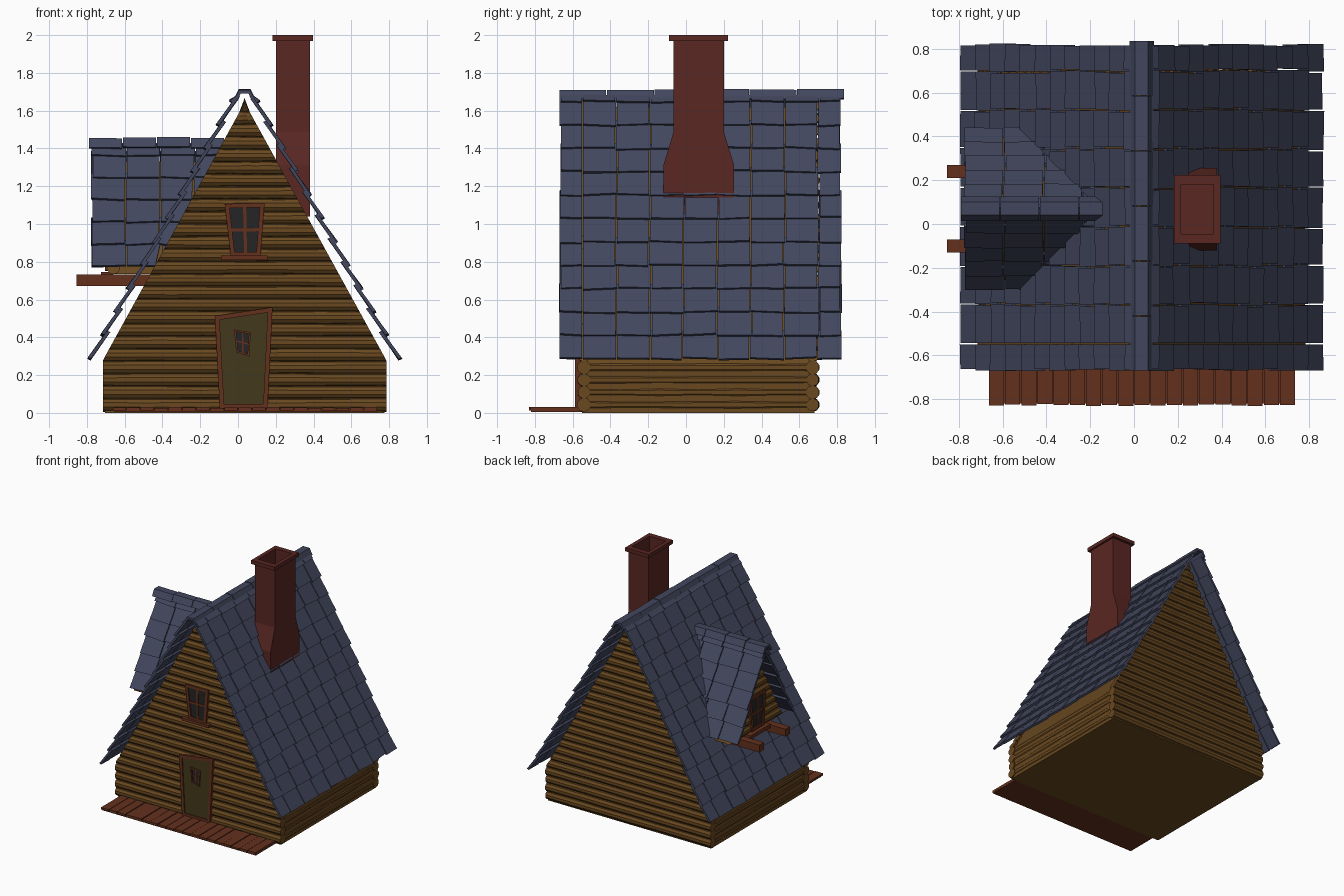
import bpy, bmesh, math, random
from mathutils import Vector as V

if "Cube" in bpy.data.objects:
    bpy.data.objects.remove(bpy.data.objects["Cube"])

random.seed(4)
CX = 0.035                      # house centre line
UX, UZ = 0.482, 0.876           # roof pitch (run, rise)
SLOPE = UX / UZ


def jit(a):
    return random.uniform(-a, a)


def mat(name, r, g, b):
    m = bpy.data.materials.new(name)
    m.diffuse_color = (r, g, b, 1)
    m.use_nodes = True
    m.node_tree.nodes["Principled BSDF"].inputs["Base Color"].default_value = m.diffuse_color
    return m


LOG = mat("log_brown", 0.14, 0.065, 0.014)
RED = mat("red_wood", 0.125, 0.03, 0.012)
BRICK = mat("chimney_red", 0.1, 0.02, 0.016)
TILE = mat("slate_blue", 0.055, 0.062, 0.11)
DOOR = mat("door_olive", 0.055, 0.04, 0.011)
GLASS = mat("dark_glass", 0.018, 0.018, 0.018)


def finish(bm, name, m):
    bmesh.ops.recalc_face_normals(bm, faces=bm.faces)
    me = bpy.data.meshes.new(name)
    bm.to_mesh(me)
    bm.free()
    me.materials.append(m)
    ob = bpy.data.objects.new(name, me)
    bpy.context.collection.objects.link(ob)
    return ob


def loft(bm, rings):
    """Skin a list of equal-length vertex rings and cap both ends."""
    rs = [[bm.verts.new(p) for p in r] for r in rings]
    n = len(rs[0])
    for a, b in zip(rs, rs[1:]):
        for i in range(n):
            bm.faces.new((a[i], a[(i + 1) % n], b[(i + 1) % n], b[i]))
    bm.faces.new(rs[0])
    bm.faces.new(rs[-1])


def box(bm, x0, x1, y0, y1, z0, z1):
    loft(bm, [[(x0, y0, z), (x1, y0, z), (x1, y1, z), (x0, y1, z)] for z in (z0, z1)])


def log(bm, place, z, r, half, seg=6, sides=10):
    """Log along a local axis; half(z) gives its half length so ends follow the pitch."""
    rings = []
    for k in range(seg + 1):
        f = 2 * k / seg - 1
        rr = r * (1 + jit(0.06))
        ring = []
        for i in range(sides):
            a = 2 * math.pi * (i + 0.5) / sides
            zz = z + rr * math.sin(a)
            ring.append(place(f * half(zz), rr * math.cos(a), zz))
        rings.append(ring)
    loft(bm, rings)


def tile(bm, o, u, v, n, s, t_low, t_up, lift=0.02, thick=0.017):
    """One shingle: s = span up the slope, t = span along the eave at its low and high edge."""
    low, up = lift + jit(0.003), jit(0.002)
    c = [(s[0] + jit(.006), t_low[0], low), (s[0] + jit(.006), t_low[1], low),
         (s[1], t_up[1], up), (s[1], t_up[0], up)]
    loft(bm, [[o + u * a + v * b + n * (h + d) for a, b, h in c] for d in (0, thick)])


# --- log walls ---
half_main = lambda z: max(0.003, min(0.75, (1.642 - z) * SLOPE))
for name, yc in (("front_log_wall", -0.54), ("back_log_wall", 0.67)):
    bm = bmesh.new()
    for i in range(25):
        log(bm, lambda t, d, z: (CX + t, yc + d, z), 0.043 + 0.066 * i, 0.036, half_main)
    finish(bm, name, LOG)
bm = bmesh.new()
for s in (-1, 1):
    for i in range(4):
        log(bm, lambda t, d, z: (CX + s * 0.712 + d, 0.065 + t, z), 0.043 + 0.066 * i, 0.034, lambda z: 0.62)
finish(bm, "side_log_walls", LOG)

# --- solid cores behind the logs ---
bm = bmesh.new()
prof = [(-.74, 0), (.74, 0), (.74, .265), (0, 1.62), (-.74, .265)]
loft(bm, [[(CX + x, y, z) for x, z in prof] for y in (-0.55, 0.68)])
finish(bm, "house_core", LOG)
DY = 0.07                       # dormer centre line
half_dorm = lambda z: max(0.003, (1.345 - z) * SLOPE)
bm = bmesh.new()
loft(bm, [[(x, DY - .325, .735), (x, DY + .325, .735), (x, DY, 1.33)] for x in (-0.66, -0.1)])
for i in range(9):
    log(bm, lambda t, d, z: (-0.66 + d, DY + t, z), 0.77 + 0.066 * i, 0.035, half_dorm, 4)
finish(bm, "dormer_log_wall", LOG)

# --- main roof shingles ---
for side, name in ((1, "roof_right"), (-1, "roof_left")):
    bm = bmesh.new()
    u, v, n = V((-UX * side, 0, UZ)), V((0, 1, 0)), V((UZ * side, 0, UX))
    o = V((CX + side * 0.797, 0, 0.273))
    for r in range(12):
        s0, s1 = r * 0.1412, min((r + 1.25) * 0.1412, 1.60)
        edges = [-0.67, -0.547] + [-0.547 + 0.178 * k + jit(.008) for k in range(1, 8)] + [0.822]
        edges[0] += jit(.006)
        edges[-1] += jit(.006)
        for a, b in zip(edges, edges[1:]):
            w = (a + .003, b - .003)
            tile(bm, o, u, v, n, (s0 + jit(.004), s1), w, w)
    finish(bm, name, TILE)

# --- dormer roof shingles, running into the main roof ---
meet = lambda z: CX - SLOPE * (1.675 - z) + 0.03
for side, name in ((1, "dormer_roof_back"), (-1, "dormer_roof_front")):
    bm = bmesh.new()
    u, v, n = V((0, -UX * side, UZ)), V((1, 0, 0)), V((0, UZ * side, UX))
    o = V((0, DY + side * 0.34, 0.762))
    for r in range(6):
        s0, s1 = r * 0.134, min((r + 1.25) * 0.134, 0.75)
        e0, e1 = meet(o.z + s0 * UZ), meet(o.z + s1 * UZ)
        x = -0.773 + jit(.005)
        while x < e1 - .02:
            nx = x + 0.182 + jit(.006)
            tile(bm, o, u, v, n, (s0, s1), (x, max(x + .01, min(nx - .006, e0))), (x, min(nx - .006, e1)))
            x = nx
    finish(bm, name, TILE)

# --- ridge caps, in short lengths ---
cap = [(-.056, -.05), (-.03, 0), (.03, 0), (.056, -.05), (.04, -.056), (.02, -.018), (-.02, -.018), (-.04, -.056)]


def ridge(name, place, t0, t1, count):
    bm = bmesh.new()
    step = (t1 - t0) / count
    for k in range(count):
        a, dz = t0 + k * step, jit(.004)
        loft(bm, [[place(p, t, q + dz + e) for p, q in cap] for t, e in ((a, 0), (a + step - .004, jit(.003)))])
    finish(bm, name, TILE)


ridge("main_ridge_cap", lambda p, t, q: (CX + p, t, 1.712 + q), -0.67, 0.84, 6)
ridge("dormer_ridge_cap", lambda p, t, q: (t, DY + p, 1.457 + q), -0.79, -0.07, 4)

# --- chimney: flared base, hollow flue with rim ---
bm = bmesh.new()
rings = [(.2, .38, -.12, .255, 1.04), (.2, .38, -.12, .255, 1.31), (.2, .38, -.065, .2, 1.49),
         (.2, .38, -.065, .2, 1.97), (.182, .396, -.09, .223, 1.97), (.182, .396, -.09, .223, 2.0),
         (.215, .363, -.045, .18, 2.0), (.215, .363, -.045, .18, 1.5)]
loft(bm, [[(a, c, z), (b, c, z), (b, d, z), (a, d, z)] for a, b, c, d, z in rings])
finish(bm, "chimney", BRICK)


# --- crooked door and windows, drawn on a wall plane (across, height) ---
def slab(bm, place, pts, d0, d1):
    loft(bm, [[place(a, d, z) for a, z in pts] for d in (d0, d1)])


def bar(bm, place, p, q, w, d0, d1):
    p, q = V(p), V(q)
    k = (q - p).normalized()
    s = V((-k.y, k.x)) * w / 2
    k = k * w / 2
    slab(bm, place, [p - k - s, q + k - s, q + k + s, p - k + s], d0, d1)


def opening(name, place, pts, w, d, fill, cross):
    bm = bmesh.new()
    slab(bm, place, pts, d - .05, d - .008)
    finish(bm, name + "_panel", fill)
    bm = bmesh.new()
    for i in range(4):
        bar(bm, place, pts[i], pts[(i + 1) % 4], w, d - .04, d)
    if cross:
        m = [(V(pts[i]) + V(pts[(i + 1) % 4])) / 2 for i in range(4)]
        bar(bm, place, m[0], m[2], w * .7, d - .04, d - .003)
        bar(bm, place, m[1], m[3], w * .7, d - .04, d - .003)
    finish(bm, name + "_frame", RED)


on_front = lambda a, d, z: (a, -0.572 - d, z)
on_dormer = lambda a, d, z: (-0.69 - d, DY - a, z)
opening("door", on_front, [(-.085, .035), (.145, .035), (.17, .545), (-.11, .503)], .024, .016, DOOR, False)
opening("door_window", on_front, [(-.005, .325), (.055, .305), (.063, .422), (-.015, .436)], .01, .018, GLASS, True)
WIN = [(-.028, .84), (.108, .84), (.128, 1.1), (-.058, 1.095)]
opening("front_window", on_front, WIN, .023, .014, GLASS, True)
opening("dormer_window", on_dormer, [(a - .038, z - .075) for a, z in WIN], .023, .014, GLASS, True)
bm = bmesh.new()
box(bm, -.09, .155, -.605, -.55, .81, .832)
box(bm, -.725, -.66, DY - .13, DY + .13, .715, .745)
finish(bm, "window_sills", RED)

# --- beams under the dormer ---
bm = bmesh.new()
for y in (-0.1, 0.24):
    box(bm, -0.855, -0.4, y - .03, y + .03, .672, .732)
finish(bm, "dormer_beams", RED)

# --- porch boards ---
bm = bmesh.new()
box(bm, -.655, .735, -.82, -.51, .004, .014)
for k in range(19):
    x = -.663 + k * .0739
    box(bm, x, x + .069, -.828 + jit(.005), -.53, .012, .029 + jit(.003))
finish(bm, "porch_boards", RED)
